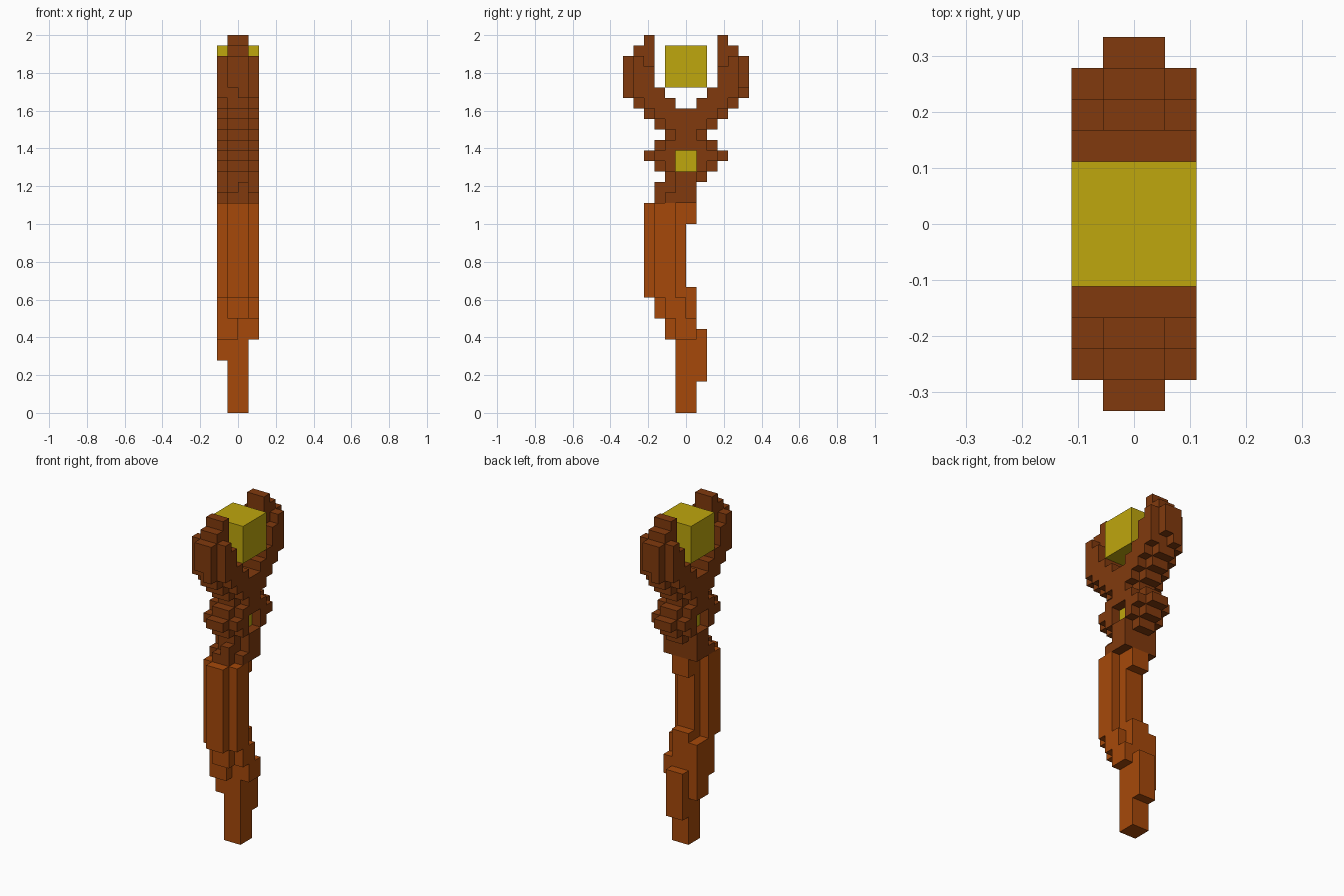
import bpy
import bmesh
from mathutils import Vector

U = 2 / 36  # one block of the model

old = bpy.data.objects.get("Cube")
if old:
    bpy.data.objects.remove(old, do_unlink=True)


def make_material(name, rgb):
    mat = bpy.data.materials.new(name)
    mat.use_nodes = True
    mat.diffuse_color = (*rgb, 1)
    bsdf = mat.node_tree.nodes["Principled BSDF"]
    bsdf.inputs["Base Color"].default_value = (*rgb, 1)
    bsdf.inputs["Roughness"].default_value = 0.8
    return mat


DARK = make_material("dark_wood", (0.22, 0.042, 0.004))
LIGHT = make_material("light_wood", (0.38, 0.066, 0.003))
GOLD = make_material("yellow_gem", (0.52, 0.385, 0.004))


def cells(x0, x1, y0, y1, z0, z1):
    return {(x, y, z) for x in range(x0, x1) for y in range(y0, y1) for z in range(z0, z1)}


def fill(*boxes):
    return set().union(*(cells(*b) for b in boxes))


def turned(part):
    """Half turn about the vertical axis."""
    return {(-x - 1, -y - 1, z) for x, y, z in part}


def build(name, solid, mat):
    """Skin a set of block cells with only its outer faces."""
    bm = bmesh.new()
    for cell in solid:
        for axis in range(3):
            for side in (-1, 1):
                near = list(cell)
                near[axis] += side
                if tuple(near) in solid:
                    continue
                normal, a, b = Vector(), Vector(), Vector()
                normal[axis] = side / 2
                a[(axis + 1) % 3] = side / 2
                b[(axis + 2) % 3] = 0.5
                mid = Vector(cell) + Vector((0.5, 0.5, 0.5)) + normal
                corners = (mid - a - b, mid + a - b, mid + a + b, mid - a + b)
                bm.faces.new([bm.verts.new(c * U) for c in corners])
    bmesh.ops.remove_doubles(bm, verts=bm.verts, dist=U / 100)
    bmesh.ops.dissolve_limit(bm, angle_limit=0.01, verts=bm.verts, edges=bm.edges)
    mesh = bpy.data.meshes.new(name)
    bm.to_mesh(mesh)
    bm.free()
    mesh.materials.append(mat)
    obj = bpy.data.objects.new(name, mesh)
    bpy.context.collection.objects.link(obj)
    return obj


# Crooked handle: foot, lower bend, grip, upper end
handle = fill(
    (-1, 1, -1, 1, 0, 12), (-1, 1, 1, 2, 3, 8),
    (-2, -1, -1, 1, 5, 11), (0, 2, -1, 1, 7, 9), (-2, 0, -2, -1, 7, 9),
    (-1, 1, -3, -2, 9, 11), (-2, 2, -2, 0, 9, 11),
    (-1, 1, -4, -3, 11, 20), (-2, 2, -3, -1, 11, 20),
    (-1, 1, -1, 0, 11, 20), (-1, 1, 0, 1, 18, 20))
build("handle", handle, LIGHT)

# Collar with spurs front and back, around a small gem
spur = fill(
    (-2, 2, 1, 2, 23, 26), (-1, 1, 1, 2, 22, 27), (-1, 1, 2, 3, 23, 26),
    (-2, 2, 2, 3, 24, 25), (-1, 1, 3, 4, 24, 25))
collar = spur | turned(spur) | fill(
    (-2, 2, -2, 1, 20, 21), (-2, 2, -1, 1, 21, 27),
    (-1, 1, -2, -1, 21, 23), (-1, 0, -3, -2, 20, 21), (0, 1, -3, -2, 20, 22))
collar -= cells(-2, 2, -1, 1, 23, 25)
build("collar", collar, DARK)
build("collar_gem", cells(-1, 1, -1, 1, 23, 25), GOLD)

# Claw: wide inner layer with a narrow outer layer stepping up and around
claw = fill(
    (-2, 2, 0, 2, 27, 29), (-2, 2, 1, 3, 28, 30), (-2, 2, 2, 4, 29, 31),
    (-2, 2, 3, 4, 31, 33), (-2, 2, 4, 5, 30, 34),
    (-1, 1, 2, 3, 27, 28), (-1, 1, 3, 4, 28, 29), (-1, 1, 4, 5, 29, 35),
    (-1, 0, 5, 6, 30, 34), (0, 1, 5, 6, 31, 34), (-1, 1, 3, 4, 31, 36))
build("claws", claw | turned(claw), DARK)

# Large gem held between the claws
build("gem", cells(-2, 2, -2, 2, 31, 35), GOLD)
